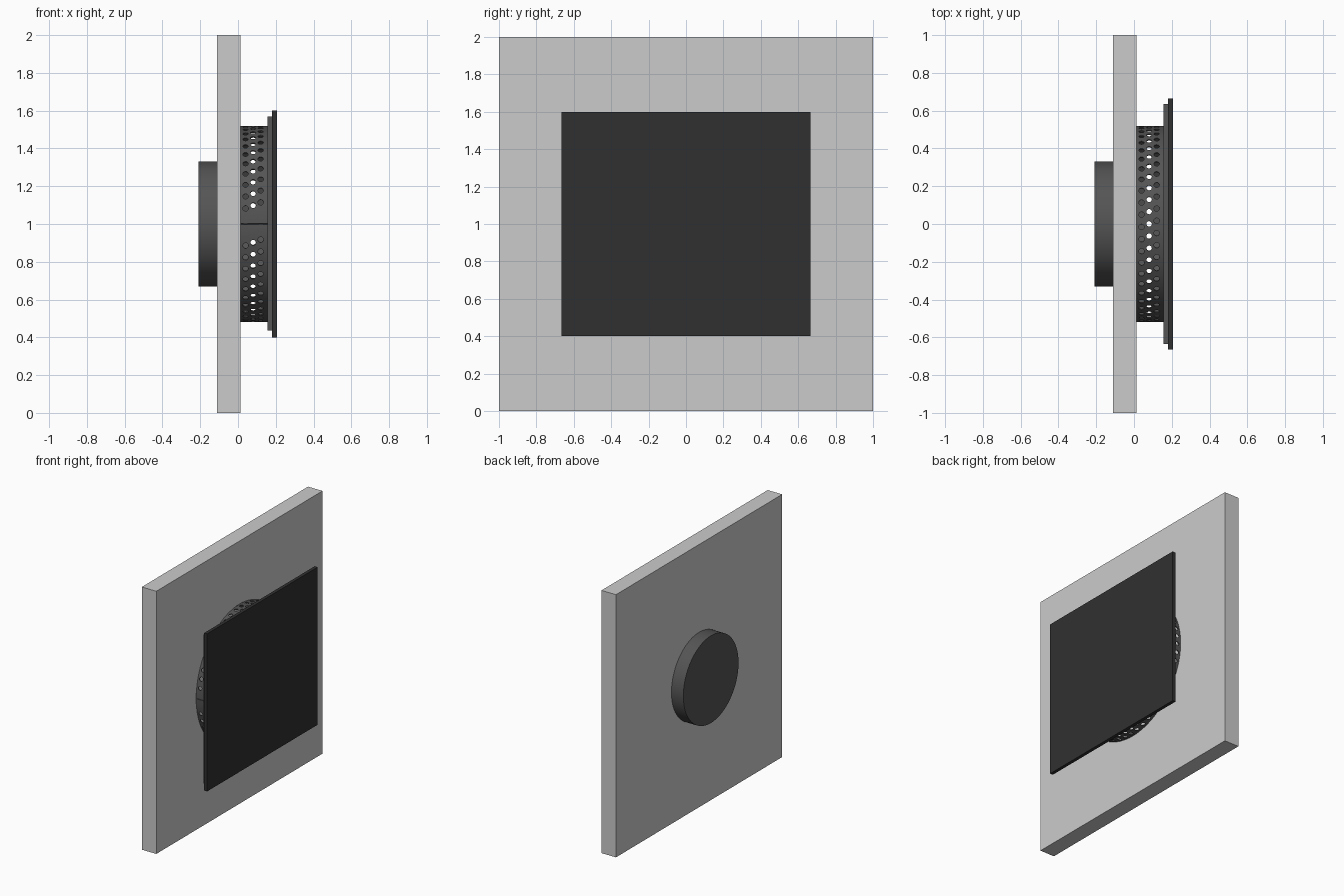
import bpy, bmesh, math

if "Cube" in bpy.data.objects:
    bpy.data.objects.remove(bpy.data.objects["Cube"])

def material(name, v):
    m = bpy.data.materials.new(name)
    m.diffuse_color = (v, v, v, 1)
    m.use_nodes = True
    m.node_tree.nodes["Principled BSDF"].inputs["Base Color"].default_value = m.diffuse_color
    return m

DARK = material("dark_metal", 0.03)
STEEL = material("grey_metal", 0.09)

def box(name, x0, x1, half_y, z0, z1, mat=None):
    bpy.ops.mesh.primitive_cube_add(size=1, location=((x0 + x1) / 2, 0, (z0 + z1) / 2))
    ob = bpy.context.object
    ob.name = name
    ob.scale = (x1 - x0, 2 * half_y, z1 - z0)
    bpy.ops.object.transform_apply(location=False, rotation=False, scale=True)
    if mat:
        ob.data.materials.append(mat)
    return ob

# Wall section, backing flange and square cover plate
box("wall_panel", -0.11, 0.012, 1.0, 0.0, 2.0)
box("plate_flange", 0.155, 0.181, 0.635, 0.435, 1.57, STEEL)
box("cover_plate", 0.181, 0.206, 0.665, 0.40, 1.60, DARK)

# Round duct stub passing through the wall
bpy.ops.mesh.primitive_cylinder_add(vertices=96, radius=0.332, depth=0.218,
                                    location=(-0.101, 0, 1), rotation=(0, math.pi / 2, 0))
duct = bpy.context.object
duct.name = "duct_stub"
duct.data.materials.append(STEEL)
bpy.ops.object.shade_smooth_by_angle(angle=math.radians(30))

# Perforated ring: a rolled sheet of cells, each with a round hole
R, N, GAP, HOLE = 0.517, 50, 0.15, 0.0145
STEP = 360 / N
ROWS = [(0.04, -1.8), (0.08, 0.0), (0.12, 1.8)]   # x centre, hole offset in degrees
HALF_X, HALF_A = 0.02, STEP / 2
bm = bmesh.new()

def point(x, deg):
    deg = GAP + deg * (360 - 2 * GAP) / 360
    a = math.radians(deg)
    return bm.verts.new((x, -R * math.cos(a), 1 + R * math.sin(a)))

SQUARE = []
for i in range(16):
    c, s = math.cos(i * math.pi / 8), math.sin(i * math.pi / 8)
    k = max(abs(c), abs(s))
    SQUARE.append((c / k, s / k, c, s))
hole_deg = math.degrees(HOLE / R)
t = math.tan(math.pi / 8)
STOPS = [-1, -t, 0, t, 1]

for n in range(N):
    mid = (n + 0.5) * STEP
    for x, shift in ROWS:
        outer = [point(x + u * HALF_X, mid + v * HALF_A) for u, v, c, s in SQUARE]
        inner = [point(x + c * HOLE, mid + shift + s * hole_deg) for u, v, c, s in SQUARE]
        for i in range(16):
            j = (i + 1) % 16
            bm.faces.new((outer[i], outer[j], inner[j], inner[i]))
        if n in (0, N - 1):          # solid strip beside the seam
            bm.faces.new(inner)
    # plain bands along both rims
    for xa, xb in ((0.010, 0.02), (0.14, 0.157)):
        for p, q in zip(STOPS, STOPS[1:]):
            bm.faces.new((point(xa, mid + p * HALF_A), point(xb, mid + p * HALF_A),
                          point(xb, mid + q * HALF_A), point(xa, mid + q * HALF_A)))
bmesh.ops.remove_doubles(bm, verts=bm.verts, dist=0.0002)
bmesh.ops.recalc_face_normals(bm, faces=bm.faces)
me = bpy.data.meshes.new("perforated_ring")
bm.to_mesh(me)
bm.free()
ring = bpy.data.objects.new("perforated_ring", me)
bpy.context.collection.objects.link(ring)
me.materials.append(STEEL)
mod = ring.modifiers.new("sheet_thickness", 'SOLIDIFY')
mod.thickness = 0.006
mod.offset = 0
bpy.context.view_layer.objects.active = ring
ring.select_set(True)
bpy.ops.object.modifier_apply(modifier=mod.name)
bpy.ops.object.select_all(action='DESELECT')
ring.select_set(True)
bpy.ops.object.shade_smooth_by_angle(angle=math.radians(30))

# Small mounting tabs at the four quarters of the ring
for i in range(4):
    a = i * math.pi / 2
    bpy.ops.mesh.primitive_cube_add(size=1, location=(0.014, 0.505 * math.cos(a), 1 + 0.505 * math.sin(a)),
                                    rotation=(a, 0, 0))
    tab = bpy.context.object
    tab.name = f"mounting_tab_{i + 1}"
    tab.scale = (0.006, 0.03, 0.08)
    tab.data.materials.append(STEEL)
